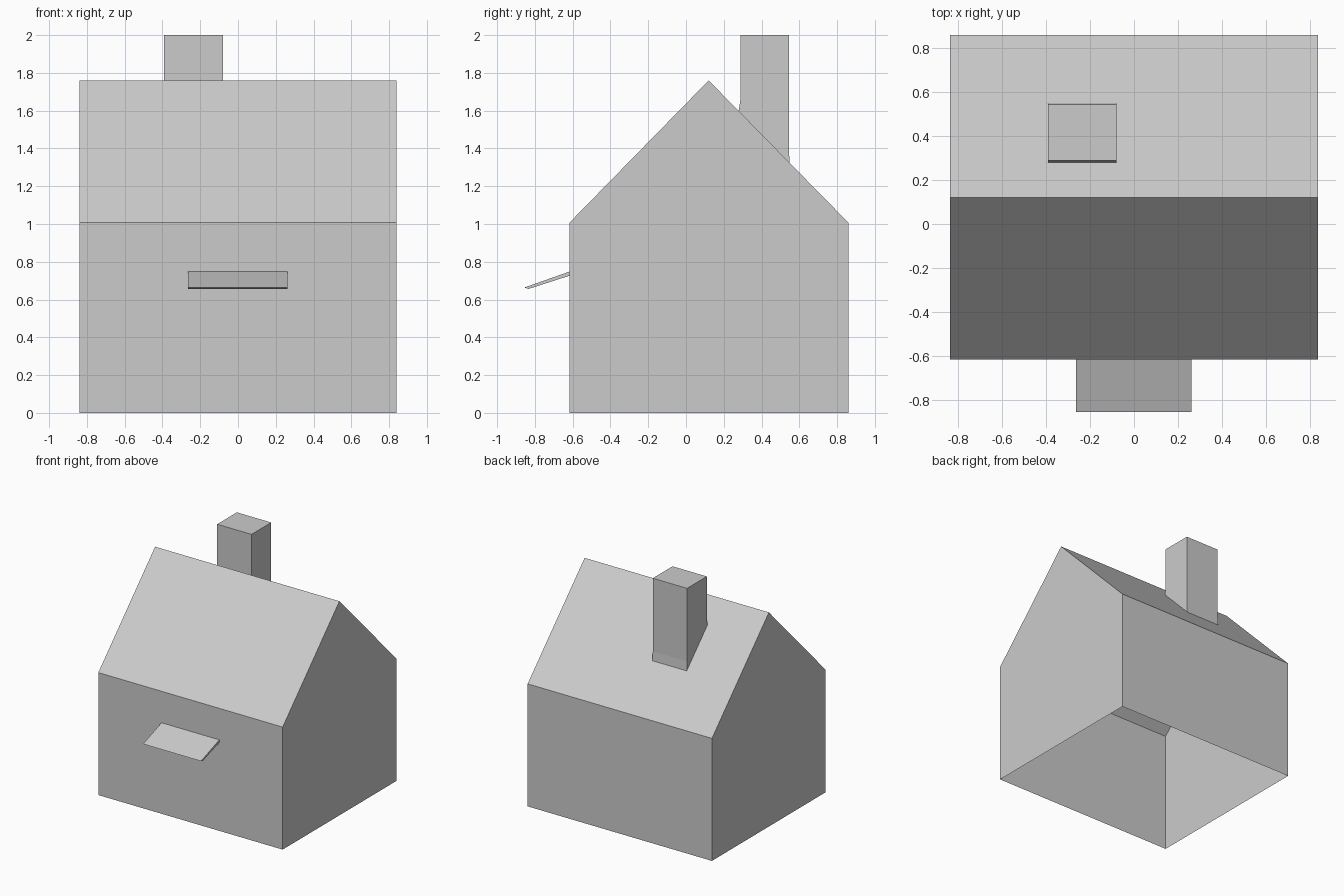
import bpy
import bmesh

cube = bpy.data.objects.get("Cube")
if cube:
    bpy.data.objects.remove(cube, do_unlink=True)

# Single plain grey
grey = bpy.data.materials.new("plain_grey")
GREY = (0.6, 0.6, 0.6, 1)
grey.use_nodes = True
grey.diffuse_color = GREY
grey.node_tree.nodes["Principled BSDF"].inputs["Base Color"].default_value = GREY

HALF_W = 0.838
FRONT, RIDGE, BACK = -0.617, 0.12, 0.86
EAVE, PEAK = 1.007, 1.76
CHIMNEY_X = (-0.391, -0.079)


def back_roof_z(y):
    return PEAK + (EAVE - PEAK) * (y - RIDGE) / (BACK - RIDGE)


def finish(name, bm):
    bmesh.ops.recalc_face_normals(bm, faces=bm.faces[:])
    mesh = bpy.data.meshes.new(name)
    bm.to_mesh(mesh)
    bm.free()
    mesh.materials.append(grey)
    obj = bpy.data.objects.new(name, mesh)
    bpy.context.collection.objects.link(obj)
    return obj


def ring(bm, y0, y1, z_at):
    """Rectangular loop of vertices around the chimney."""
    x0, x1 = CHIMNEY_X
    return [bm.verts.new((x, y, z_at(y)))
            for x, y in ((x0, y0), (x1, y0), (x1, y1), (x0, y1))]


def bridge(bm, a, b):
    for i in range(4):
        j = (i + 1) % 4
        bm.faces.new((a[i], a[j], b[j], b[i]))


BASE_Y = (0.279, 0.549)
SHAFT_Y = (0.288, 0.544)

# House: thin gabled shell, open underneath and under the chimney
bm = bmesh.new()
profile = [(FRONT, 0), (FRONT, EAVE), (RIDGE, PEAK), (BACK, EAVE), (BACK, 0)]
right, left = [[bm.verts.new((x, y, z)) for y, z in profile]
               for x in (-HALF_W, HALF_W)]
bm.faces.new(right)
bm.faces.new(left)
for i in (0, 1, 3):
    bm.faces.new((right[i], left[i], left[i + 1], right[i + 1]))
bridge(bm, [right[2], left[2], left[3], right[3]],
       ring(bm, *BASE_Y, back_roof_z))
finish("house_shell", bm)

# Chimney: slight flare where it meets the roof
bm = bmesh.new()
base = ring(bm, *BASE_Y, back_roof_z)
collar = ring(bm, *SHAFT_Y, lambda y: back_roof_z(y) + 0.07)
top = ring(bm, *SHAFT_Y, lambda y: 2.0)
bridge(bm, base, collar)
bridge(bm, collar, top)
bm.faces.new(top)
finish("chimney", bm)

# Awning: thin sloping slab, open against the wall
bm = bmesh.new()
slab = [(FRONT, 0.748), (-0.855, 0.664), (-0.834, 0.656), (FRONT, 0.726)]
a, b = [[bm.verts.new((x, y, z)) for y, z in slab] for x in (-0.264, 0.262)]
bm.faces.new(a)
bm.faces.new(b)
for i in range(3):
    bm.faces.new((a[i], b[i], b[i + 1], a[i + 1]))
finish("awning", bm)
